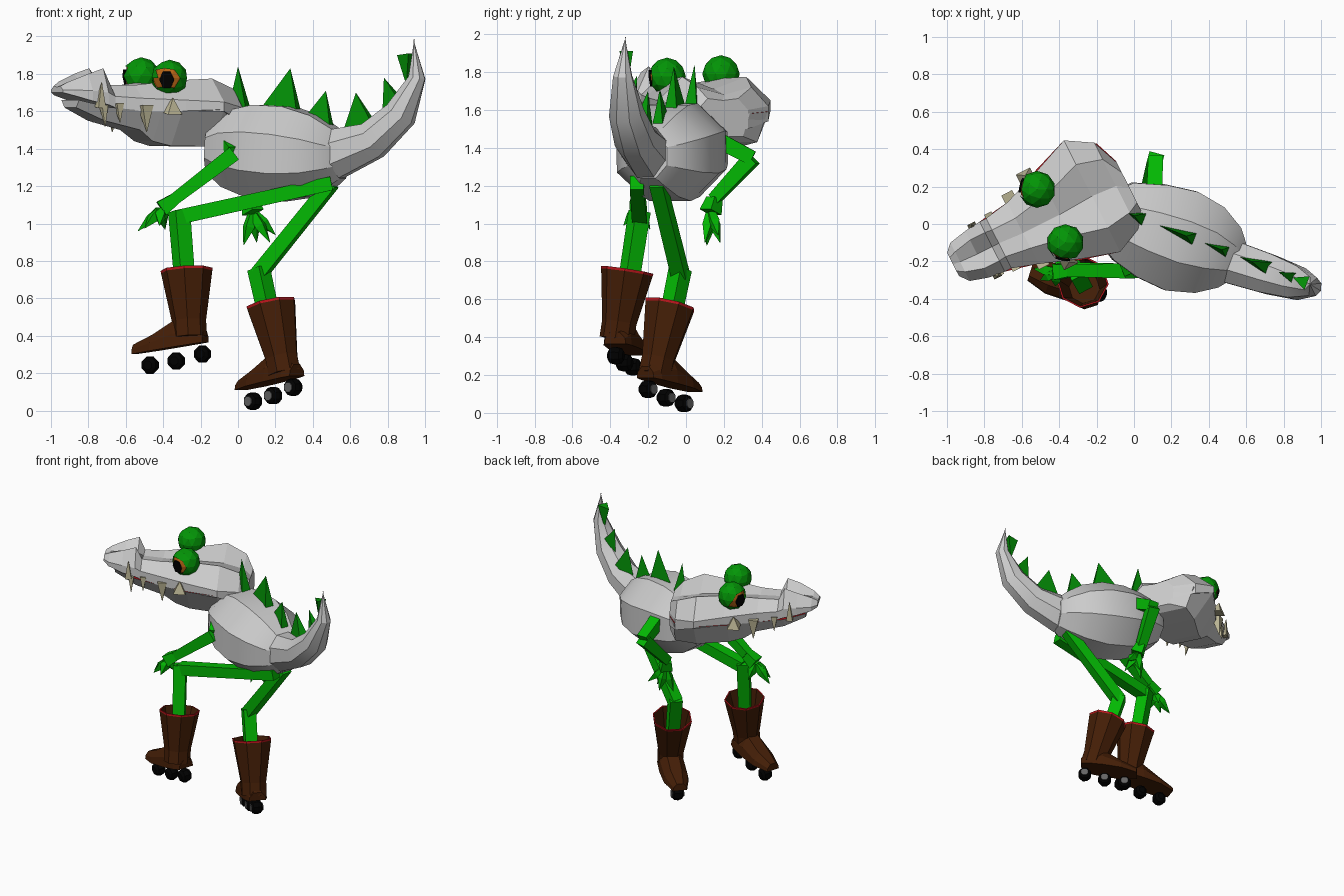
import bpy, bmesh, math
from mathutils import Vector as V

cube = bpy.data.objects.get("Cube")
if cube:
    bpy.data.objects.remove(cube, do_unlink=True)


def material(name, rgb):
    m = bpy.data.materials.new(name)
    m.use_nodes = True
    m.diffuse_color = (*rgb, 1)
    m.node_tree.nodes["Principled BSDF"].inputs["Base Color"].default_value = (*rgb, 1)
    return m


GREY = material("hide grey", (0.60, 0.60, 0.60))
GREEN = material("limb green", (0.001, 0.48, 0.001))
DARK = material("spike green", (0.001, 0.30, 0.002))
BROWN = material("boot brown", (0.058, 0.013, 0.002))
RED = material("mouth and trim red", (0.50, 0.008, 0.012))
IVORY = material("tooth ivory", (0.52, 0.48, 0.31))
ORANGE = material("eye orange", (0.48, 0.13, 0.008))
BLACK = material("wheel black", (0.0, 0.0, 0.0))
HUB = material("hub grey", (0.13, 0.13, 0.13))


def finish(name, bm, mats):
    bmesh.ops.recalc_face_normals(bm, faces=bm.faces)
    me = bpy.data.meshes.new(name)
    bm.to_mesh(me)
    bm.free()
    ob = bpy.data.objects.new(name, me)
    bpy.context.collection.objects.link(ob)
    for m in mats:
        me.materials.append(m)
    return ob


def skin(name, rings, *mats, second=()):
    """Bridge point rings, cap both ends; segments listed in second use slot 1."""
    bm = bmesh.new()
    vs = [[bm.verts.new(p) for p in r] for r in rings]
    n = len(rings[0])
    for s, (a, b) in enumerate(zip(vs, vs[1:])):
        for i in range(n):
            j = (i + 1) % n
            bm.faces.new((a[i], a[j], b[j], b[i])).material_index = int(s in second)
    bm.faces.new(vs[0])
    bm.faces.new(vs[-1])
    return finish(name, bm, mats)


def ring(c, axis, w, h, n, turn=0.5):
    t = V(axis).normalized()
    side = t.cross(V((0, 0, 1)))
    side = side.normalized() if side.length > 0.05 else V((1, 0, 0))
    up = side.cross(t)
    ang = [2 * math.pi * (i + turn) / n for i in range(n)]
    return [V(c) + side * w * math.cos(a) + up * h * math.sin(a) for a in ang]


def tube(name, stations, n, mat):
    """Stations are (x, y, z, half width, half height)."""
    p = [V(s[:3]) for s in stations]
    rings = []
    for i, s in enumerate(stations):
        axis = p[min(i + 1, len(p) - 1)] - p[max(i - 1, 0)]
        rings.append(ring(p[i], axis, s[3], s[4], n))
    return skin(name, rings, mat)


def bar(name, a, b, r0, r1, mat, n=4):
    return tube(name, [(*a, r0, r0), (*b, r1, r1)], n, mat)


def smooth(ob, angle):
    bpy.ops.object.select_all(action='DESELECT')
    ob.select_set(True)
    bpy.context.view_layer.objects.active = ob
    bpy.ops.object.shade_smooth_by_angle(angle=math.radians(angle))


# Body and upswept tail
smooth(tube("body", [(-.16, .03, 1.405, .145, .14), (-.06, .015, 1.40, .23, .22),
                     (.09, -.035, 1.388, .28, .268), (.25, -.09, 1.372, .30, .275),
                     (.40, -.138, 1.36, .262, .237), (.51, -.18, 1.355, .185, .17),
                     (.56, -.2, 1.355, .115, .125)], 8, GREY), 30)
smooth(tube("tail", [(.51, -.20, 1.37, .125, .145), (.72, -.268, 1.445, .115, .108),
                     (.87, -.315, 1.585, .095, .09), (.957, -.335, 1.78, .053, .048),
                     (.94, -.32, 1.985, .003, .003)], 8, GREY), 30)

# Back spikes: base start, base end, base heights, apex
for x0, x1, z0, z1, ax, az in [(-.06, .06, 1.58, 1.59, 0, 1.84), (.11, .33, 1.60, 1.57, .28, 1.83),
                               (.35, .51, 1.56, 1.46, .47, 1.71), (.55, .73, 1.46, 1.53, .63, 1.70),
                               (.77, .88, 1.55, 1.65, .78, 1.78), (.90, .925, 1.74, 1.91, .85, 1.90)]:
    line = lambda x: .045 - .39 * x
    bm = bmesh.new()
    base = [bm.verts.new(p) for p in ((x0, line(x0), z0), (x1 - .014, line(x1) - .036, z1),
                                      (x1 + .014, line(x1) + .036, z1))]
    tip = bm.verts.new((ax, line(ax), az))
    bm.faces.new(base)
    for i in range(3):
        bm.faces.new((base[i], base[(i + 1) % 3], tip))
    finish("back_spike", bm, [DARK])


# Head frame: a runs toward the snout, p sideways to the head's left
def head(a, p, z):
    return V((-.22 - .89 * a - .45 * p, .14 - .45 * a + .89 * p, z))


upper = []
for a, off, w, t, zm, zs, zt, zc in [
        (-.20, -.04, .15, .09, 1.50, 1.60, 1.66, 1.65), (-.14, 0, .26, .16, 1.54, 1.62, 1.72, 1.68),
        (.0, .01, .335, .19, 1.60, 1.65, 1.775, 1.71), (.20, 0, .265, .13, 1.60, 1.66, 1.765, 1.72),
        (.42, 0, .185, .09, 1.60, 1.67, 1.74, 1.725), (.56, .01, .15, .08, 1.62, 1.68, 1.74, 1.73),
        (.60, .01, .15, .085, 1.635, 1.70, 1.83, 1.75), (.69, .01, .14, .085, 1.655, 1.71, 1.80, 1.75),
        (.79, .015, .115, .06, 1.685, 1.715, 1.76, 1.745), (.83, .02, .07, .04, 1.70, 1.715, 1.735, 1.73)]:
    upper.append([head(a, off + p, z) for p, z in ((-w, zm), (-w, zs), (-t, zt), (0, zc),
                                                   (t, zt), (w, zs), (w, zm))])
skin("upper_head", upper, GREY)

lower = []
for a, off, w, b, zt, zb in [(-.20, -.04, .16, .12, 1.58, 1.46), (-.15, 0, .25, .19, 1.59, 1.43),
                             (.0, .01, .335, .18, 1.61, 1.412), (.22, 0, .265, .13, 1.602, 1.415),
                             (.32, 0, .222, .11, 1.602, 1.44), (.40, .0, .188, .12, 1.602, 1.50),
                             (.60, .01, .15, .10, 1.622, 1.55), (.75, .02, .105, .07, 1.66, 1.62)]:
    lower.append([head(a, off + p, z) for p, z in ((-w, zt), (-b, zb), (b, zb), (w, zt))])
jaw = skin("lower_jaw", lower, GREY, RED)
for f in jaw.data.polygons:
    f.material_index = int(f.normal.z > .7)


# Teeth on both sides, plus one on the right only
def tooth(a, p, z0, z1, r):
    out = math.copysign(.015, p)
    bar("tooth", head(a, p + .01, z0), head(a, p + out + .01, z1), r, .002, IVORY)


for side in (-1, 1):
    tooth(.40, side * .19, 1.63, 1.49, .046)
    tooth(.54, side * .15, 1.64, 1.54, .03)
    tooth(.27, side * .245, 1.59, 1.67, .06)
    tooth(.645, side * .14, 1.62, 1.755, .032)
tooth(.625, -.14, 1.63, 1.52, .026)


# Eyes: lid shell with an opening, eyeball, slit pupil
def ball(name, c, r, mat, look=None):
    bm = bmesh.new()
    bmesh.ops.create_icosphere(bm, subdivisions=2, radius=r)
    if look:
        gone = [f for f in bm.faces if f.calc_center_median().normalized().dot(look) > .70
                and abs(f.calc_center_median().z) < .055]
        bmesh.ops.delete(bm, geom=gone, context='FACES')
    bmesh.ops.translate(bm, vec=c, verts=bm.verts)
    return finish(name, bm, [mat])


for c, look in (((-.367, -.10, 1.777), V((-.16, -.98, -.1))), ((-.518, .185, 1.79), V((-.94, .24, -.1)))):
    look.normalize()
    ball("eyelid", c, .099, DARK, look)
    ball("eyeball", c, .09, ORANGE)
    pupil = ring(V(c) + look * .083, look, .04, .05, 6, 0)
    skin("pupil", [pupil, [p + look * .009 for p in pupil]], BLACK)

# Arms and clawed hands
ARMS = {"right": [(-.06, -.15, 1.425), (-.02, -.25, 1.375), (-.34, -.25, 1.13), (-.41, -.255, 1.08),
                  (-.535, -.24, .96), (-.50, -.30, .975), (-.42, -.33, .99), (-.39, -.19, .97)],
        "left": [(.11, .17, 1.44), (.115, .35, 1.345), (.06, .15, 1.13), (.08, .13, 1.06),
                 (.03, .11, .885), (.10, .18, .90), (.17, .10, .90), (.20, .17, .94)]}
for s, (shoulder, elbow, wrist, palm, *tips) in ARMS.items():
    bar(s + "_upper_arm", shoulder, elbow, .06, .055, GREEN)
    bar(s + "_forearm", elbow, wrist, .058, .045, GREEN)
    bar(s + "_palm", wrist, palm, .045, .06, GREEN)
    for tip in tips:
        root = V(palm).lerp(V(tip), .08)
        bend = V(palm).lerp(V(tip), .45)
        tube(s + "_finger", [(*root, .028, .028), (*bend, .034, .034), (*tip, .002, .002)], 4, GREEN)

# Legs
LEGS = {"right": [(.50, -.26, 1.215), (-.315, -.245, 1.035), (-.275, -.32, .58)],
        "left": [(.50, -.15, 1.215), (.11, -.03, .73), (.185, -.10, .42)]}
for s, (hip, knee, ankle) in LEGS.items():
    bar(s + "_thigh", hip, knee, .052, .056, GREEN)
    bar(s + "_shin", V(knee) + V((0, 0, .03)), ankle, .062, .058, GREEN)

# Skate boots: rim centre, ankle centre, heel, toe, wheel centres
BOOTS = {"right": [(-.275, -.31, .755), (-.262, -.352, .48), (-.175, -.375, .365), (-.555, -.255, .302),
                   [(-.19, -.37, .302), (-.33, -.325, .265), (-.47, -.28, .243)]],
         "left": [(.175, -.085, .572), (.232, -.147, .285), (.315, -.215, .185), (.015, .05, .11),
                  [(.295, -.20, .125), (.188, -.105, .08), (.08, -.01, .05)]]}
for s, (top, ankle, heel, toe, wheels) in BOOTS.items():
    top, ankle, heel, toe = map(V, (top, ankle, heel, toe))
    up = (top - ankle).normalized()
    spec = [(ankle - up * .09, .092), (ankle, .092), (top - up * .014, .138), (top, .14),
            (top, .131), (ankle + up * .06, .083)]
    skin(s + "_boot_shaft", [ring(c, up, r, r, 8) for c, r in spec], BROWN, RED, second=(2, 3))
    along = (toe - heel)
    lat = along.cross(V((0, 0, 1))).normalized()
    foot = []
    for k, w, h in ((0, .06, .06), (.12, .078, .11), (.40, .09, .145), (.72, .088, .085), (1, .05, .05)):
        c = heel + along * k
        foot.append([c - lat * w, c + lat * w, c + lat * w * .92 + V((0, 0, h * .5)),
                     c + lat * w * .45 + V((0, 0, h)), c - lat * w * .45 + V((0, 0, h)),
                     c - lat * w * .92 + V((0, 0, h * .5))])
    skin(s + "_boot_foot", foot, BROWN)
    for c in wheels:
        prof = [(-.042, .024), (-.028, .043), (0, .05), (.028, .043), (.042, .024)]
        skin(s + "_wheel", [ring(V(c) + lat * d, lat, r, r, 8) for d, r in prof], BLACK)
        if s == "left":
            skin("left_wheel_hub", [ring(V(c) + lat * d, lat, .028, .028, 8) for d in (-.044, .044)], HUB)
